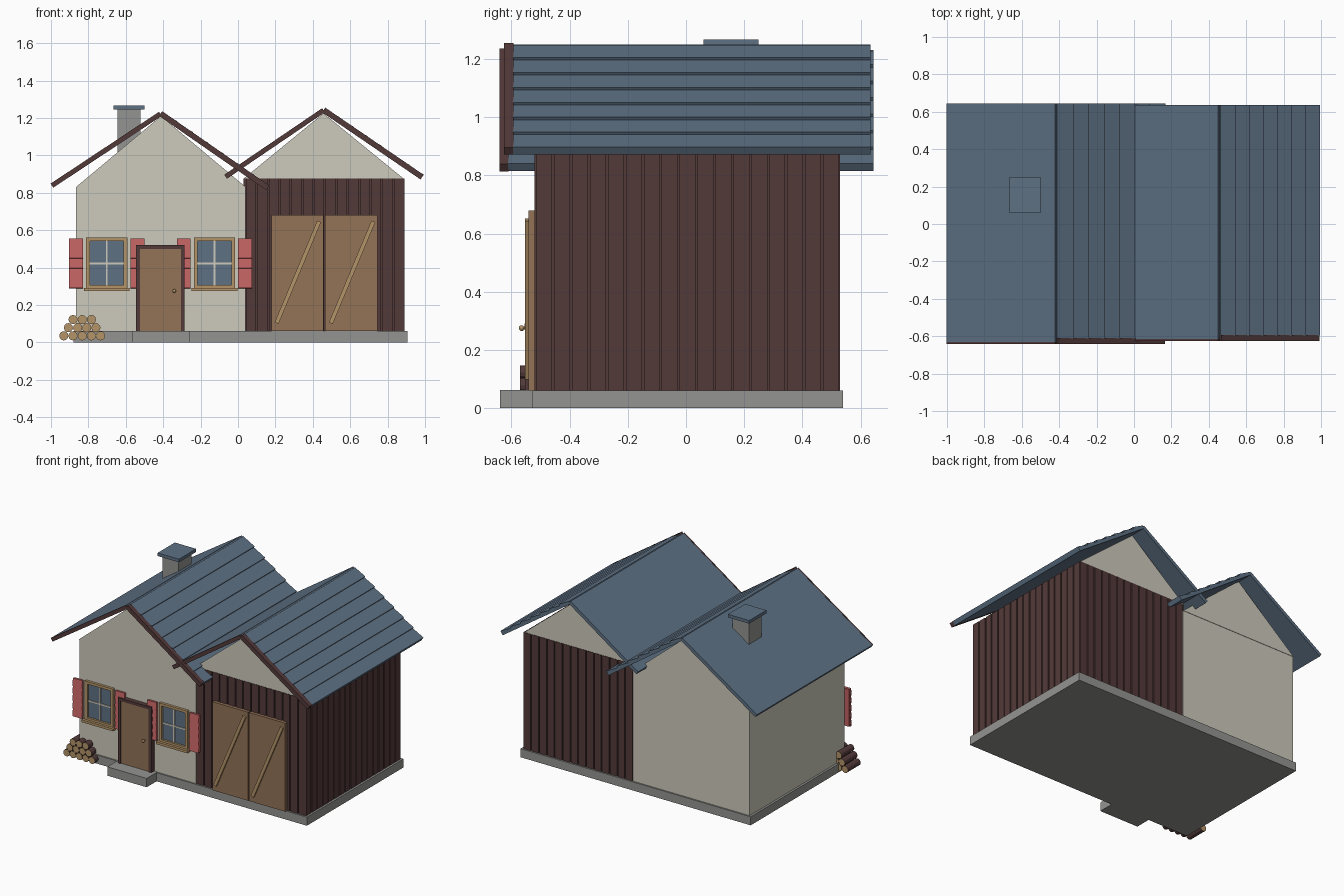
import bpy, bmesh, math
from mathutils import Matrix, Vector

if "Cube" in bpy.data.objects:
    bpy.data.objects.remove(bpy.data.objects["Cube"], do_unlink=True)


def linear(c):
    c /= 255
    return c / 12.92 if c < 0.04 else ((c + 0.055) / 1.055) ** 2.4


def material(name, *rgb):
    m = bpy.data.materials.new(name)
    m.use_nodes = True
    col = [linear(c) for c in rgb] + [1]
    m.diffuse_color = col
    m.node_tree.nodes["Principled BSDF"].inputs["Base Color"].default_value = col
    return m


cream = material("cream_plaster", 206, 203, 188)
brown = material("dark_brown_boards", 84, 58, 58)
blue = material("slate_blue", 94, 113, 132)
red = material("faded_red", 194, 98, 98)
wood = material("door_wood", 147, 115, 87)
gold = material("light_wood", 180, 148, 104)
grey = material("stone_grey", 148, 148, 145)


def finish(name, bm, *mats):
    bmesh.ops.recalc_face_normals(bm, faces=bm.faces)
    me = bpy.data.meshes.new(name)
    bm.to_mesh(me)
    bm.free()
    ob = bpy.data.objects.new(name, me)
    for m in mats:
        me.materials.append(m)
    bpy.context.collection.objects.link(ob)
    return ob


def boxes(name, mat, items):
    """Each item: x0, x1, y0, y1, z0, z1 and an optional rotation matrix."""
    bm = bmesh.new()
    for x0, x1, y0, y1, z0, z1, *rot in items:
        mid = Matrix.Translation(((x0 + x1) / 2, (y0 + y1) / 2, (z0 + z1) / 2))
        size = Matrix.Diagonal((x1 - x0, y1 - y0, z1 - z0, 1))
        turn = rot[0] if rot else Matrix.Identity(4)
        bmesh.ops.create_cube(bm, size=1, matrix=mid @ turn @ size)
    return finish(name, bm, mat)


def prism(name, mat, profile, y0, y1):
    """Extrude an x-z profile along y."""
    bm = bmesh.new()
    face = bm.faces.new([bm.verts.new((x, y0, z)) for x, z in profile])
    out = bmesh.ops.extrude_face_region(bm, geom=[face])
    verts = [v for v in out["geom"] if isinstance(v, bmesh.types.BMVert)]
    bmesh.ops.translate(bm, verts=verts, vec=(0, y1 - y0, 0))
    return finish(name, bm, mat)


def slope(ridge, eave, half, steps=0, lift=0.0):
    """Profile of one roof side, with lapped boards if steps are given."""
    a, b = Vector(ridge), Vector(eave)
    d = (b - a).normalized()
    n = Vector((-d.y, d.x))
    if n.y < 0:
        n = -n
    pts = [a - n * half]
    if steps:
        for i in range(steps):
            pts.append(a.lerp(b, i / steps) + n * (half - 0.004))
            pts.append(a.lerp(b, (i + 1) / steps) + n * (half + 0.007))
    else:
        pts += [a + n * (half + lift), b + n * (half + lift)]
    return pts + [b - n * half]


# Foundation and doorstep
boxes("foundation", grey, [(-0.88, 0.905, -0.53, 0.54, 0, 0.06)])
boxes("doorstep", grey, [(-0.565, -0.26, -0.64, -0.52, 0, 0.062)])

# Plastered house and both gables
boxes("house_walls", cream, [(-0.865, 0.04, -0.52, 0.53, 0.06, 0.83)])
prism("house_gable", cream, [(-0.867, 0.83), (0.042, 0.83), (-0.412, 1.21)], -0.523, 0.533)
prism("garage_gable", cream, [(0.03, 0.876), (0.885, 0.876), (0.457, 1.225)], -0.517, 0.527)

# Garage core clad with vertical boards
boxes("garage_core", brown, [(0.03, 0.882, -0.511, 0.521, 0.06, 0.875)])
boards, gap = [], 0.004
for i in range(14):
    x, w = 0.04 + i * 0.0607, 0.0607
    for y in (-0.52, 0.519):
        boards.append((x + gap, x + w - gap, y, y + 0.011, 0.06, 0.877))
for i in range(17):
    y, w = -0.52 + i * 0.0618, 0.0618
    boards.append((0.88, 0.891, y + gap, y + w - gap, 0.06, 0.875))
boxes("garage_boards", brown, boards)

# Roofs: plain left side, lapped right side, trim along the front
for name, peak, low_l, low_r, y0, y1 in (
        ("house", (-0.415, 1.222), (-0.995, 0.838), (0.157, 0.825), -0.632, 0.645),
        ("garage", (0.457, 1.241), (-0.066, 0.886), (0.983, 0.882), -0.615, 0.635)):
    prism(name + "_roof_left", blue, slope(peak, low_l, 0.012), y0, y1)
    prism(name + "_roof_right", blue, slope(peak, low_r, 0.012, 7), y0 + 0.02, y1)
    prism(name + "_trim_left", brown, slope(peak, low_l, 0.013), y0 - 0.01, y0)
    prism(name + "_trim_right", brown, slope(peak, low_r, 0.013, 0, 0.004), y0 - 0.01, y0 + 0.022)

# Chimney
boxes("chimney", grey, [(-0.645, -0.52, 0.085, 0.225, 0.95, 1.247)])
boxes("chimney_cap", blue, [(-0.665, -0.5, 0.06, 0.25, 1.245, 1.267)])

# Front door
boxes("door_frame", brown, [(-0.545, -0.525, -0.553, -0.515, 0.06, 0.505),
                            (-0.305, -0.285, -0.553, -0.515, 0.06, 0.505),
                            (-0.545, -0.285, -0.553, -0.515, 0.5, 0.52)])
boxes("front_door", wood, [(-0.528, -0.302, -0.547, -0.515, 0.06, 0.5)])
bm = bmesh.new()
bmesh.ops.create_uvsphere(bm, u_segments=10, v_segments=6, radius=0.01,
                          matrix=Matrix.Translation((-0.34, -0.565, 0.275)))
bmesh.ops.create_cone(bm, cap_ends=True, segments=8, radius1=0.005, radius2=0.005, depth=0.02,
                      matrix=Matrix.Translation((-0.34, -0.553, 0.275)) @ Matrix.Rotation(math.pi / 2, 4, "X"))
finish("door_knob", bm, gold)

# Garage doors with diagonal braces
boxes("garage_doors", wood, [(0.18, 0.457, -0.541, -0.51, 0.06, 0.68),
                             (0.466, 0.745, -0.541, -0.51, 0.06, 0.68)])
tilt = Matrix.Rotation(math.atan2(0.23, 0.55), 4, "Y")
boxes("garage_door_braces", gold, [(x - 0.011, x + 0.011, -0.554, -0.538, 0.08, 0.67, tilt)
                                   for x in (0.32, 0.61)])

# Windows and louvred shutters
for side, x in (("right", -0.702), ("left", -0.126)):
    boxes(side + "_window_glass", blue, [(x - 0.1, x + 0.1, -0.524, -0.515, 0.3, 0.55)])
    boxes(side + "_window_bars", cream, [(x - 0.005, x + 0.005, -0.53, -0.52, 0.3, 0.55),
                                         (x - 0.095, x + 0.095, -0.53, -0.52, 0.417, 0.427)])
    boxes(side + "_window_frame", gold, [(x - 0.11, x - 0.09, -0.538, -0.515, 0.29, 0.56),
                                         (x + 0.09, x + 0.11, -0.538, -0.515, 0.29, 0.56),
                                         (x - 0.09, x + 0.09, -0.538, -0.515, 0.542, 0.56),
                                         (x - 0.09, x + 0.09, -0.538, -0.515, 0.29, 0.306),
                                         (x - 0.122, x + 0.122, -0.556, -0.515, 0.274, 0.291)])
    slats = []
    for cx in (x - 0.164, x + 0.164):
        slats.append((cx - 0.034, cx + 0.034, -0.532, -0.518, 0.292, 0.553))
        for i in range(5):
            z = 0.29 + i * 0.053
            slats.append((cx - 0.037, cx + 0.037, -0.542, -0.528, z, z + 0.053,
                          Matrix.Rotation(-0.13, 4, "X")))
    boxes(side + "_window_shutters", red, slats)

# Stacked firewood: brown bark, light cut ends
bm = bmesh.new()
turn = Matrix.Rotation(math.pi / 2, 4, "X")
for row in range(3):
    for i in range(5 - row):
        at = Matrix.Translation((-0.931 + row * 0.0245 + i * 0.049, -0.5, 0.035 + row * 0.0435))
        bmesh.ops.create_cone(bm, cap_ends=True, segments=12, radius1=0.0245, radius2=0.0245,
                              depth=0.14, matrix=at @ turn)
bm.normal_update()
for f in bm.faces:
    f.material_index = 1 if abs(f.normal.y) > 0.9 else 0
finish("firewood", bm, brown, gold)
